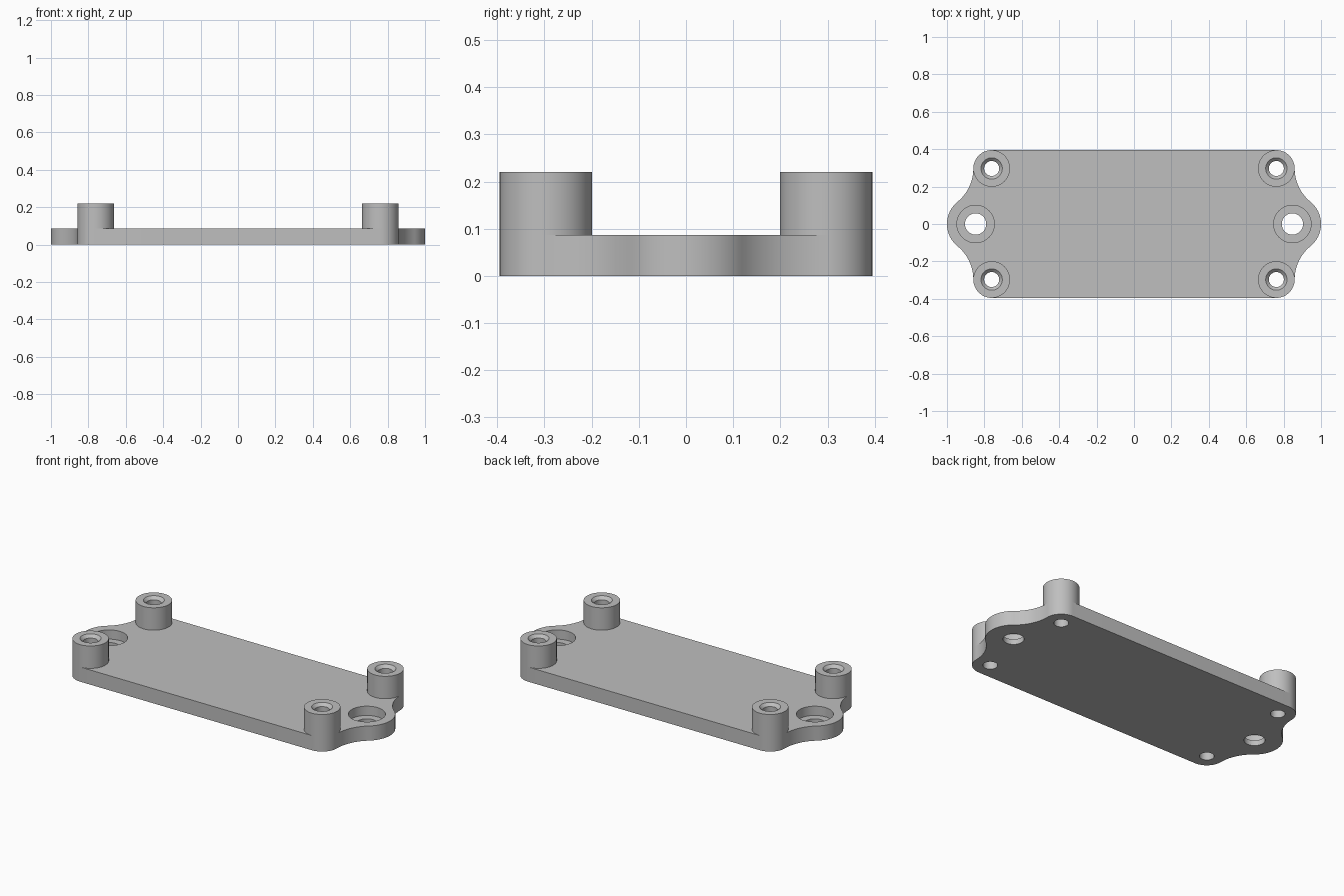
import bpy, bmesh, math
from mathutils import Vector

if "Cube" in bpy.data.objects:
    bpy.data.objects.remove(bpy.data.objects["Cube"])

PLATE_H, POST_H = 0.087, 0.22
POST_X, POST_Y, POST_R = 0.761, 0.297, 0.098
EAR_X, EAR_R = 0.847, 0.153
BORE_R, EAR_BORE_R, RECESS_R, RECESS_Z = 0.04, 0.057, 0.1, 0.032

grey = bpy.data.materials.new("plain grey")
grey.diffuse_color = (0.52, 0.52, 0.52, 1)
grey.use_nodes = True
grey.node_tree.nodes["Principled BSDF"].inputs["Base Color"].default_value = grey.diffuse_color


def finish(name, bm):
    bmesh.ops.recalc_face_normals(bm, faces=bm.faces)
    mesh = bpy.data.meshes.new(name)
    bm.to_mesh(mesh)
    bm.free()
    mesh.materials.append(grey)
    ob = bpy.data.objects.new(name, mesh)
    bpy.context.collection.objects.link(ob)
    return ob


def smooth(ob):
    bpy.ops.object.select_all(action='DESELECT')
    ob.select_set(True)
    bpy.context.view_layer.objects.active = ob
    bpy.ops.object.shade_smooth_by_angle(angle=math.radians(30))


def arc(cx, cy, r, a0, a1, n):
    steps = [a0 + (a1 - a0) * i / n for i in range(n + 1)]
    return [(cx + r * math.cos(a), cy + r * math.sin(a)) for a in steps]


def prism(name, pts, z0, z1):
    bm = bmesh.new()
    face = bm.faces.new([bm.verts.new((x, y, z0)) for x, y in pts])
    res = bmesh.ops.extrude_face_region(bm, geom=[face], use_keep_orig=True)
    top = [v for v in res["geom"] if isinstance(v, bmesh.types.BMVert)]
    bmesh.ops.translate(bm, verts=top, vec=(0, 0, z1 - z0))
    return finish(name, bm)


def disc(name, x, y, r, z0, z1):
    return prism(name, arc(x, y, r, 0, 2 * math.pi, 64)[:-1], z0, z1)


# Plate outline: ear arc, concave fillet tangent to ear and post, corner arc
dx = POST_X - EAR_X
d = (dx * dx + POST_Y ** 2 - (EAR_R - POST_R) ** 2) / (2 * (EAR_R - POST_R - dx))
fillet_r = d - POST_R
fx = POST_X + d
ear_angle = math.atan2(POST_Y, fx - EAR_X)
quarter = arc(EAR_X, 0, EAR_R, 0, ear_angle, 14)
quarter += arc(fx, POST_Y, fillet_r, math.pi + ear_angle, math.pi, 16)[1:]
quarter += arc(POST_X, POST_Y, POST_R, 0, math.pi / 2, 16)[1:]
half = quarter + [(-x, y) for x, y in reversed(quarter)]
outline = half + [(x, -y) for x, y in reversed(half[1:-1])]
plate = prism("base_plate", outline, 0, PLATE_H)

# Bores and recesses cut through the plate
corners = [(sx * POST_X, sy * POST_Y) for sx in (-1, 1) for sy in (-1, 1)]
cutters = [disc("bore_cutter", x, y, BORE_R, -0.1, 0.3) for x, y in corners]
for s in (-1, 1):
    cutters.append(disc("recess_cutter", s * EAR_X, 0, RECESS_R, RECESS_Z, 0.3))
    cutters.append(disc("ear_bore_cutter", s * EAR_X, 0, EAR_BORE_R, -0.1, 0.2))
bpy.context.view_layer.objects.active = plate
for c in cutters:
    c.hide_render = True
    mod = plate.modifiers.new("cut", 'BOOLEAN')
    mod.operation, mod.solver, mod.object = 'DIFFERENCE', 'EXACT', c
    bpy.ops.object.modifier_apply(modifier=mod.name)
for c in cutters:
    bpy.data.objects.remove(c)
smooth(plate)

# Corner posts: hollow tubes with a chamfered mouth
profile = [(POST_R, PLATE_H), (POST_R, POST_H), (0.057, POST_H),
           (BORE_R, POST_H - 0.017), (BORE_R, PLATE_H)]
for x, y in corners:
    bm = bmesh.new()
    verts = [bm.verts.new((r, 0, z)) for r, z in profile]
    edges = [bm.edges.new(p) for p in zip(verts, verts[1:])]
    bmesh.ops.spin(bm, geom=verts + edges, cent=(0, 0, 0), axis=(0, 0, 1),
                   angle=2 * math.pi, steps=64, use_merge=True)
    bmesh.ops.remove_doubles(bm, verts=bm.verts, dist=1e-5)
    bmesh.ops.translate(bm, verts=bm.verts, vec=Vector((x, y, 0)))
    smooth(finish("corner_post", bm))
